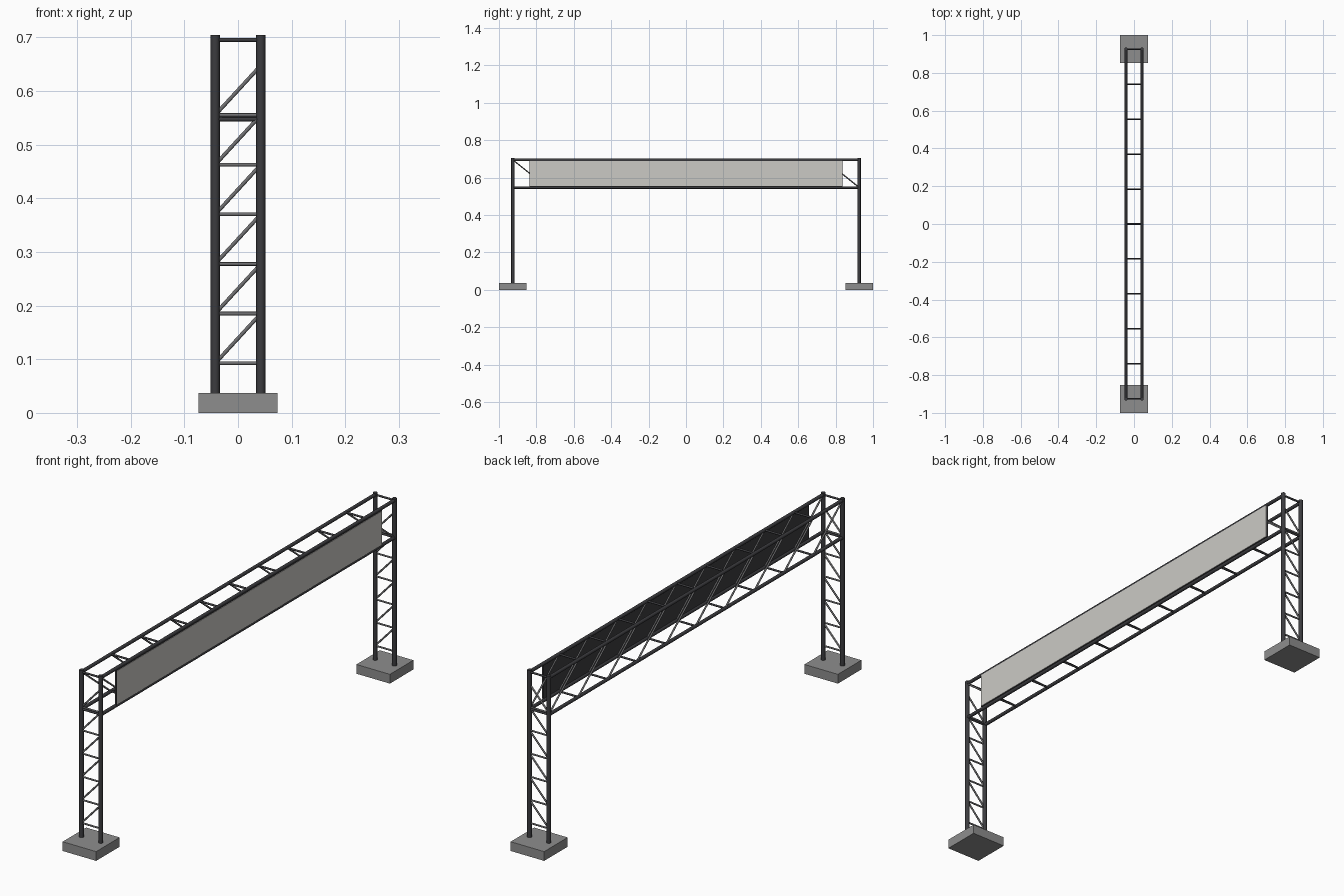
import bpy
import bmesh
from mathutils import Vector

cube = bpy.data.objects.get("Cube")
if cube:
    bpy.data.objects.remove(cube, do_unlink=True)


def material(name, rgb):
    m = bpy.data.materials.new(name)
    m.use_nodes = True
    m.diffuse_color = (*rgb, 1)
    m.node_tree.nodes["Principled BSDF"].inputs["Base Color"].default_value = (*rgb, 1)
    return m


STEEL = material("dark steel", (0.045, 0.045, 0.05))
BRACE = material("grey brace steel", (0.16, 0.16, 0.165))
CONCRETE = material("concrete", (0.27, 0.27, 0.27))
SIGN = material("pale sign face", (0.60, 0.59, 0.56))


def add_object(name, bm, mat, smooth=False):
    mesh = bpy.data.meshes.new(name)
    bm.to_mesh(mesh)
    bm.free()
    mesh.materials.append(mat)
    obj = bpy.data.objects.new(name, mesh)
    bpy.context.collection.objects.link(obj)
    if smooth:
        for p in mesh.polygons:
            p.use_smooth = len(p.vertices) == 4
    return obj


def tubes(name, runs, radius, mat, sides=12):
    """One object made of capped round bars, each from a to b."""
    bm = bmesh.new()
    for a, b in runs:
        a, b = Vector(a), Vector(b)
        d = b - a
        mtx = d.to_track_quat('Z', 'Y').to_matrix().to_4x4()
        mtx.translation = (a + b) / 2
        bmesh.ops.create_cone(bm, cap_ends=True, segments=sides, radius1=radius,
                              radius2=radius, depth=d.length, matrix=mtx)
    return add_object(name, bm, mat, True)


def box(name, lo, hi, mat):
    bm = bmesh.new()
    bmesh.ops.create_cube(bm, size=1)
    for v in bm.verts:
        v.co = [l + (c + 0.5) * (h - l) for c, l, h in zip(v.co, lo, hi)]
    return add_object(name, bm, mat)


X, Y = 0.0425, 0.926            # column centres
BASE, TOP = 0.037, 0.704
LOW, HIGH = 0.547, 0.695        # chord heights
STEP, BAY = 0.0925, Y / 5       # ladder and truss spacing

# Towers: footing, two columns, rungs and diagonals
for end, s in (("front", -1), ("back", 1)):
    y = s * Y
    box(end + "_footing", (-0.074, y - 0.074, 0), (0.074, y + 0.074, BASE), CONCRETE)
    tubes(end + "_columns", [((x, y, BASE), (x, y, TOP)) for x in (-X, X)], 0.0085, STEEL)
    levels = [STEP * i for i in range(1, 7)]
    tubes(end + "_rungs", [((-X, y, z), (X, y, z)) for z in levels], 0.0035, BRACE, 8)
    tubes(end + "_diagonals", [((-X, y, z), (X, y, z + STEP)) for z in levels],
          0.0035, BRACE, 8)

# Overhead truss: four chords, cross bars and side diagonals
stations = [-Y + BAY * i for i in range(11)]
for level, z in (("lower", LOW), ("upper", HIGH)):
    tubes(level + "_chords", [((x, -Y, z), (x, Y, z)) for x in (-X, X)], 0.0068, STEEL)
    tubes(level + "_cross_bars", [((-X, y, z), (X, y, z)) for y in stations],
          0.004, STEEL, 8)
for side, x in (("right", -X), ("left", X)):
    tubes(side + "_truss_diagonals",
          [((x, y, HIGH), (x, y + BAY, LOW)) for y in stations[:-1]], 0.0035, BRACE, 8)

# Sign: dark backing board with a pale face on the left side
box("sign_backing", (0.0425, -0.837, 0.552), (0.0495, 0.837, 0.691), STEEL)
box("sign_face", (0.0495, -0.835, 0.554), (0.0512, 0.835, 0.689), SIGN)
